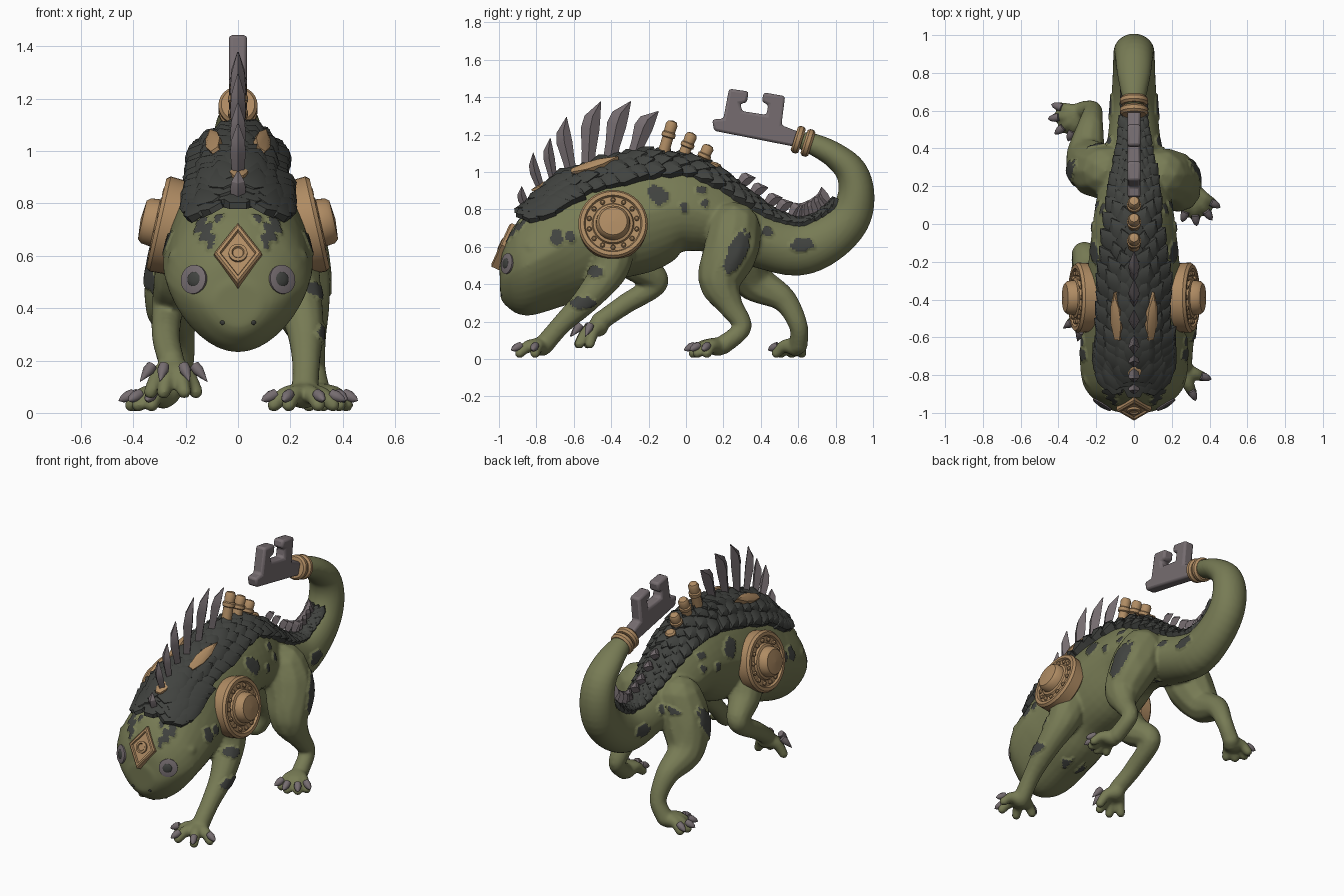
import bpy, bmesh, math, random
from mathutils import Vector as V, Matrix

if "Cube" in bpy.data.objects:
    bpy.data.objects.remove(bpy.data.objects["Cube"])

random.seed(4)

def material(name, c):
    m = bpy.data.materials.new(name)
    m.diffuse_color = (*c, 1)
    m.use_nodes = True
    m.node_tree.nodes["Principled BSDF"].inputs["Base Color"].default_value = m.diffuse_color
    return m

GREEN = material("olive skin", (.185, .198, .09))
DARK = material("dark scale", (.052, .055, .05))
BRONZE = material("bronze", (.43, .26, .125))
STEEL = material("grey steel", (.18, .152, .162))
X = V((1, 0, 0))

def finish(name, bm, mat, angle=35):
    bmesh.ops.remove_doubles(bm, verts=bm.verts[:], dist=1e-5)
    bmesh.ops.recalc_face_normals(bm, faces=bm.faces[:])
    me = bpy.data.meshes.new(name)
    bm.to_mesh(me)
    bm.free()
    ob = bpy.data.objects.new(name, me)
    bpy.context.collection.objects.link(ob)
    me.materials.append(mat)
    bpy.ops.object.select_all(action='DESELECT')
    ob.select_set(True)
    bpy.context.view_layer.objects.active = ob
    bpy.ops.object.shade_smooth_by_angle(angle=math.radians(angle))
    return ob

def spline(pts, t):
    """Catmull-Rom through a list of equal length tuples."""
    n = len(pts) - 1
    i = max(0, min(int(t), n - 1))
    f = t - i
    a, b, c, d = (pts[max(0, min(n, k))] for k in range(i - 1, i + 3))
    return [.5 * (2*q + (r-p)*f + (2*p-5*q+4*r-s)*f*f + (3*q-p-3*r+s)*f**3)
            for p, q, r, s in zip(a, b, c, d)]

def loft(bm, rings):
    rings = [[bm.verts.new(p) for p in r] for r in rings]
    n = len(rings[0])
    for a, b in zip(rings, rings[1:]):
        for i in range(n):
            bm.faces.new((a[i], a[(i+1) % n], b[(i+1) % n], b[i]))
    bm.faces.new(rings[0])
    bm.faces.new(rings[-1])

def lathe(bm, profile, origin, axis, n=32):
    """Turn (radius, height) points around an axis."""
    q = V((0, 0, 1)).rotation_difference(V(axis).normalized())
    loft(bm, [[V(origin) + q @ V((r*math.cos(k*math.tau/n), r*math.sin(k*math.tau/n), h))
               for k in range(n)] for r, h in profile])

# Spine of the animal from snout to tail tip: y, z, half width, half height
SPINE = [(-.995, .42, .09, .08), (-.975, .425, .145, .14), (-.93, .455, .21, .21),
         (-.85, .50, .27, .268), (-.72, .57, .288, .295), (-.6, .64, .275, .32),
         (-.45, .715, .255, .305), (-.25, .77, .245, .31), (-.05, .81, .225, .26),
         (.1, .78, .205, .215), (.25, .71, .175, .175), (.42, .63, .145, .15),
         (.6, .59, .125, .145), (.75, .64, .115, .13), (.87, .75, .11, .115),
         (.91, .88, .108, .098), (.885, 1.0, .10, .085), (.8, 1.085, .09, .07),
         (.7, 1.14, .07, .06), (.62, 1.17, .05, .05)]

def frame(t):
    y, z, rx, rz = spline(SPINE, t)
    a, b = spline(SPINE, max(0, t - .05)), spline(SPINE, min(len(SPINE) - 1, t + .05))
    tilt = max(.15, min(1, .15 + (t - 3)*.21))      # head sections stay upright
    T = V((0, b[0] - a[0], (b[1] - a[1])*tilt)).normalized()
    return V((0, y, z)), T, V((0, -T.z, T.y)), rx, rz

def surf(t, a, off=0):
    c, T, N, rx, rz = frame(t)
    chin = 1 - .2*max(0, -math.cos(a))*max(0, min(1, (6 - t)/2))
    ridge = 1 - .28*max(0, math.cos(a))*max(0, min(1, (t - 2.5)/2, (13 - t)/3))
    return c + X*(rx*chin*ridge + off)*math.sin(a) + N*(rz + off)*math.cos(a)

# Skin: torso, limbs and toes fused into one surface
skin, claws = bmesh.new(), bmesh.new()
loft(skin, [[surf(i/4, k*math.tau/36) for k in range(36)] for i in range(4*len(SPINE) - 3)])

def limb(pts, steps=9):
    for i in range((len(pts) - 1)*steps + 1):
        x, y, z, r = spline(pts, i/steps)
        bmesh.ops.create_icosphere(skin, subdivisions=2, radius=r,
                                   matrix=Matrix.Translation((x, y, z)))

def foot(palm, heading, spread, length, end_z):
    p = V(palm)
    base = math.atan2(heading[1], heading[0])
    for k in (-1, -.35, .35, 1):
        a = base + math.radians(spread)*k
        d = V((math.cos(a), math.sin(a), 0))
        L = length*(1 - .15*abs(k))
        e = p + d*L
        mid = p + d*L*.6
        limb([(*p, .052), (mid.x, mid.y, (p.z + end_z)/2 + .02, .035), (e.x, e.y, end_z, .028)], 7)
        tip = d*.05 - V((0, 0, end_z*.75 if end_z < .05 else .055))
        lathe(claws, [(.02, -.01), (.022, .015), (.014, .04), (.001, tip.length)],
              e + V((0, 0, .004)), tip, 10)

# right front, left front (raised), right hind, left hind
limb([(.18, -.4, .68, .13), (.215, -.40, .50, .105), (.255, -.52, .33, .076),
      (.26, -.66, .19, .056), (.255, -.76, .075, .055)])
foot((.25, -.77, .065), (0, -1), 72, .14, .03)
limb([(-.18, -.38, .68, .13), (-.225, -.28, .52, .10), (-.265, -.16, .41, .067),
      (-.275, -.33, .29, .056), (-.255, -.46, .20, .052)])
foot((-.25, -.465, .17), (.05, -1), 58, .12, .08)
limb([(.15, .26, .70, .14), (.2, .24, .58, .15), (.24, .18, .42, .115),
      (.27, .235, .29, .07), (.285, .30, .17, .052), (.305, .20, .075, .052)])
foot((.31, .17, .065), (.38, -1), 40, .14, .03)
limb([(-.15, .28, .70, .14), (-.2, .29, .57, .15), (-.25, .36, .42, .11),
      (-.23, .52, .32, .07), (-.22, .60, .18, .052), (-.27, .60, .075, .052)])
foot((-.285, .585, .065), (-1, -.45), 42, .13, .03)

# Head relief: brow ridges
for s in (-1, 1):
    limb([(s*.12, -.905, .575, .03), (s*.18, -.875, .60, .035), (s*.23, -.82, .59, .04)], 5)

body = finish("body", skin, GREEN)
rm = body.modifiers.new("fuse", 'REMESH')
rm.mode, rm.voxel_size = 'VOXEL', .01
sm = body.modifiers.new("soften", 'SMOOTH')
sm.factor, sm.iterations = .5, 6
me = bpy.data.meshes.new_from_object(body.evaluated_get(bpy.context.evaluated_depsgraph_get()))
body.modifiers.clear()
body.data = me
me.materials.clear()
me.materials.append(GREEN)
me.materials.append(DARK)

# Dark blotches on the flanks (y, z, radius y, radius z, lean) and crown (x, y)
SPOTS = [(-.69, .65, .033, .043, 0), (-.62, .655, .026, .03, 0), (-.15, .875, .052, .05, -.3),
         (.27, .57, .05, .11, .35), (-.48, .465, .038, .03, 0), (.62, .61, .06, .035, .2),
         (-.55, .3, .06, .03, .3), (-.01, .81, .02, .028, 0), (.1, .83, .02, .02, 0),
         (.43, .68, .03, .025, 0), (.08, .9, .03, .02, 0)]
CROWN = [(.115, -.905, .024), (.075, -.885, .016), (.14, -.875, .022), (.1, -.935, .014)]
for p in me.polygons:
    c, n = p.center, p.normal
    wob = 1 + .3*math.sin(c.y*110 + 2)*math.cos(c.z*95)
    flank = n.x*c.x > 0 and abs(n.x) > .2 and any(
        ((c.y-y-k*(c.z-z))/a)**2 + ((c.z-z)/b)**2 < wob for y, z, a, b, k in SPOTS)
    crown = c.z > .6 and any(math.hypot(abs(c.x)-x, c.y-y) < r*wob for x, y, r in CROWN)
    p.material_index = int(flank or crown)
    p.use_smooth = True
raised = {v for p in me.polygons if p.material_index for v in p.vertices}
normals = {i: me.vertices[i].normal.copy() for i in raised}
for i in raised:
    me.vertices[i].co += normals[i]*.008
finish("claws", claws, STEEL, 50)

# Back armour: a base shell with overlapping pointed scales
def reach(t):
    return max(.42, .88 - .09*max(0, t - 6.5)) - .2*max(0, 4.2 - t)

def plate(bm, P, fwd, nrm, L, W, H):
    side = nrm.cross(fwd).normalized()
    shape = [(-.5, -.25), (-.15, -.5), (.2, -.42), (.55, 0), (.2, .42), (-.15, .5), (-.5, .25)]
    low = [bm.verts.new(P + fwd*u*L + side*v*W - nrm*H) for u, v in shape]
    rim = [bm.verts.new(P + fwd*u*L + side*v*W + nrm*H*(.3 + u)) for u, v in shape]
    top = bm.verts.new(P + fwd*.1*L + nrm*H*1.5)
    for i in range(7):
        j = (i + 1) % 7
        bm.faces.new((low[i], low[j], rim[j], rim[i]))
        bm.faces.new((rim[i], rim[j], top))
    bm.faces.new(low)

def plate_on(bm, t, a, L, W, H, off=.012, splay=.8):
    T = frame(t)[1]
    out = (surf(t, a + .05) - surf(t, a - .05)).cross(T).normalized()
    if out.dot(surf(t, a) - frame(t)[0]) < 0:
        out = -out
    down = out.cross(T)
    if down.x*a < 0:
        down = -down
    fwd = (T + down*splay*min(1, abs(a)*1.5)).normalized()
    plate(bm, surf(t, a, off), fwd, out, L, W, H)

arm = bmesh.new()
ts = [3.3 + .25*i for i in range(45)]
loft(arm, [[surf(t, reach(t)*(k/6 - 1), .012) for k in range(13)] +
           [surf(t, reach(t)*(1 - k/6), -.03) for k in range(13)] for t in ts])
for i in range(31):
    t = 3.45 + i*.353
    k = max(.38, min(1, frame(t)[3]/.25))
    for j in range(-3, 4):
        r = random.uniform(.85, 1.2)
        plate_on(arm, t + (.18 if j % 2 else 0), reach(t)*j/3.3, .15*k*r, .11*k*r, .027*k*r,
                 splay=random.uniform(.4, 1))
finish("back_armour", arm, DARK, 25)

# Dorsal blades: base y, z, tip y, tip z, width
def blade(bm, base, tip, w, th):
    d = tip - base
    side = X.cross(d).normalized()
    loft(bm, [[base + d*s + side*(w*k + bend) if q == 0 else
               base + d*s + side*bend + X*th*q*max(k, .05)*2
               for k, q in ((f*.5, 0), (f*.5, 1), (-f*.5, 0), (f*.5, -1))]
              for s, f, bend in ((-.15, .7, 0), (.2, .75, .08*w), (.55, 1, .15*w),
                                 (.75, .85, .1*w), (1, .03, -.25*w))])

sp = bmesh.new()
for y, z, ty, tz, w in [(-.84, .78, -.89, .92, .05), (-.76, .87, -.83, 1.10, .055),
                        (-.70, .93, -.74, 1.18, .06), (-.61, 1.0, -.66, 1.29, .085),
                        (-.52, 1.04, -.48, 1.38, .10), (-.40, 1.08, -.32, 1.385, .105),
                        (-.27, 1.10, -.17, 1.335, .10)]:
    blade(sp, V((0, y, z)), V((0, ty, tz)), w, .03)
for i in range(10):
    c, T, N, rx, rz = frame(9.6 + i*.5)
    b = c + N*(rz + .01)
    blade(sp, b, b + N*.095 + T*.045, .07, .024)
finish("dorsal_blades", sp, STEEL, 25)

# Bronze pegs along the back, and inlaid plates
br = bmesh.new()
for y, z, ty, tz in [(-.125, 1.09, -.07, 1.275), (-.03, 1.05, .035, 1.21),
                     (.06, 1.0, .125, 1.145), (.13, .96, .165, 1.05)]:
    h = math.hypot(ty - y, tz - z)
    lathe(br, [(.032, 0), (.03, h*.5), (.038, h*.53), (.038, h*.64), (.031, h*.67),
               (.033, h*.88), (.024, h*.97), (.001, h)], (0, y, z), (0, ty - y, tz - z), 14)
for s in (-1, 1):
    plate_on(br, 6.2, s*.42, .25, .065, .018, .048, .05)
plate_on(br, 4.3, .01, .12, .07, .014, .04)
finish("back_pegs_and_inlays", br, BRONZE)

# Shoulder shields with studs
for s, side in ((1, "right"), (-1, "left")):
    bm = bmesh.new()
    axis, o = V((s*.976, 0, .22)), V((s*.268, -.39, .715))
    lathe(bm, [(.17, -.05), (.182, -.04), (.186, .03), (.175, .045), (.155, .045), (.148, .032),
               (.112, .032), (.106, .045), (.092, .05), (.088, .085), (.075, .1), (.001, .107)], o, axis, 40)
    u = axis.cross(V((0, 1, 0))).normalized()
    for k in range(14):
        a = k*math.tau/14
        lathe(bm, [(.013, 0), (.013, .012), (.007, .018)],
              o + axis*.03 + (u*math.cos(a) + V((0, 1, 0))*math.sin(a))*.13, axis, 8)
    finish("shoulder_shield_" + side, bm, BRONZE)

# Diamond medallion on the sloping forehead
def skin_hit(x, z):
    ok, p, n, i = body.ray_cast(V((x, -2, z)), V((0, 1, 0)))
    return p, n

n, up = V((0, -.91, .415)), V((0, .415, .91))
o = skin_hit(0, .605)[0] - n*.002
bm = bmesh.new()
loft(bm, [[o + n*h + X*.092*f*math.cos(k*math.pi/2) + up*.128*f*math.sin(k*math.pi/2)
           for k in range(4)] for f, h in ((1, -.06), (1, .012), (.9, .02), (.76, .02), (.7, .01), (.01, .01))])
lathe(bm, [(.036, 0), (.036, .016), (.024, .019), (.02, .012), (.001, .012)], o + n*.006, n, 20)
finish("forehead_medallion", bm, BRONZE)

# Eyes and nostrils sit on the skin surface
eye, pupil = bmesh.new(), bmesh.new()
def stick(bm, x, z, r, h):
    p, nn = skin_hit(x, z)
    lathe(bm, [(r, -.03), (r, h*.3), (r*.75, h*.8), (r*.3, h), (.001, h)], p, nn, 20)
for s in (-1, 1):
    stick(eye, s*.17, .51, .056, .008)
    stick(pupil, s*.165, .51, .032, .013)
    stick(pupil, s*.06, .345, .009, .003)
finish("eyes", eye, STEEL, 60)
finish("pupils_and_nostrils", pupil, DARK, 60)

# Key at the tail tip, with two bronze collars
KEY = [(.14, 1.28), (.15, 1.22), (.58, 1.135), (.60, 1.215), (.51, 1.25), (.53, 1.405),
       (.415, 1.425), (.405, 1.375), (.44, 1.36), (.43, 1.305), (.30, 1.325), (.29, 1.365),
       (.325, 1.37), (.335, 1.43), (.23, 1.445), (.20, 1.285)]
bm = bmesh.new()
loft(bm, [[V((x, y, z)) for y, z in KEY] for x in (-.035, .035)])
key = finish("tail_key", bm, STEEL)
bv = key.modifiers.new("bevel", 'BEVEL')
bv.width, bv.segments = .014, 2
bm = bmesh.new()
ring = [(.04, -.022), (.064, -.022), (.075, -.01), (.075, .01), (.064, .022), (.04, .022)]
for y, z in ((.6, 1.172), (.652, 1.155)):
    lathe(bm, ring, (0, y, z), (0, -.95, .3), 24)
finish("tail_collars", bm, BRONZE)
